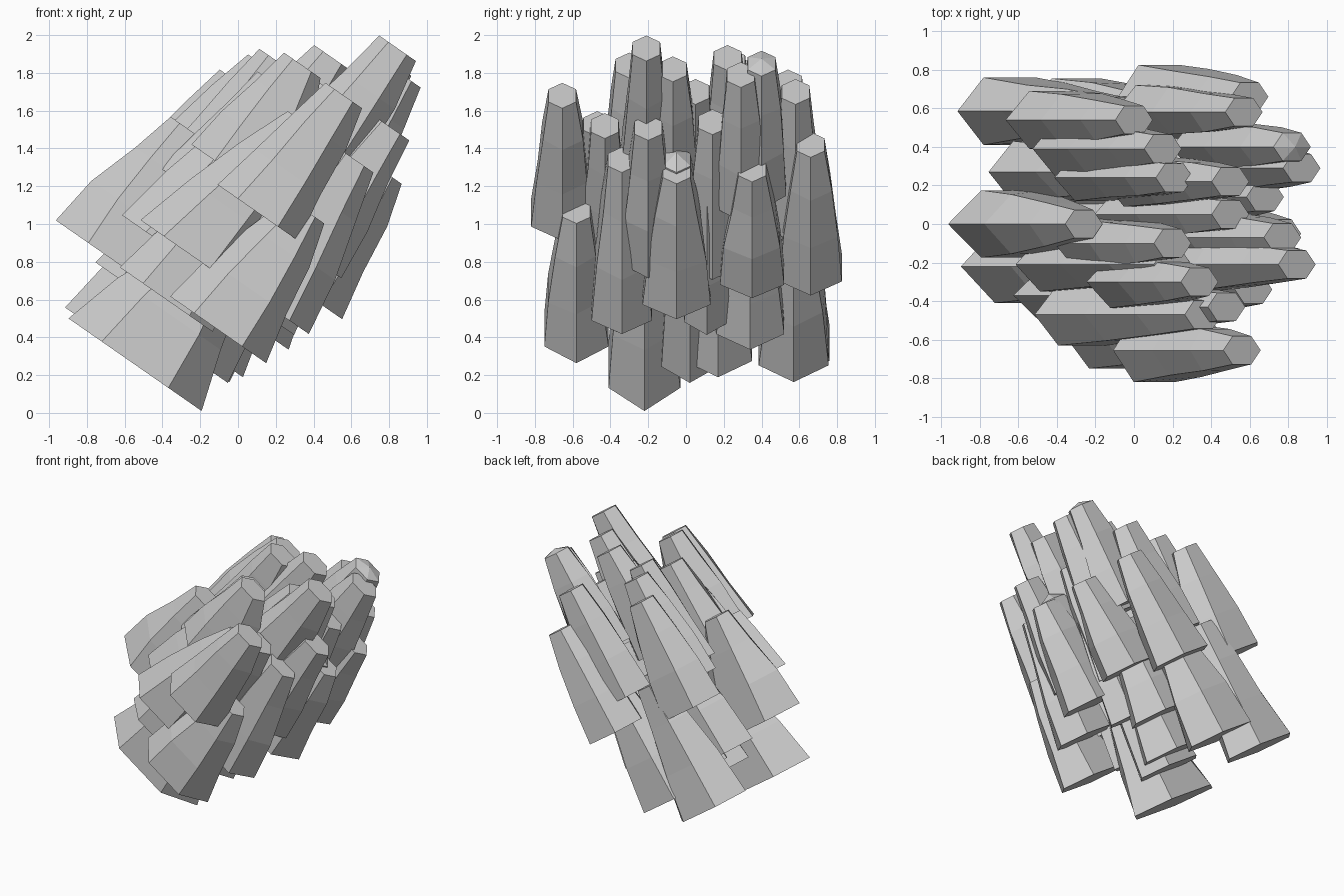
import bpy, bmesh, math, random
from mathutils import Vector

random.seed(4)
P = Vector((0.82, 0, -0.57))   # across the column, in the lean plane
Y = Vector((0, 1, 0))


def column(name, bx, y, bz, tx, tz, r, half=0.17, peak=0.0):
    """Leaning six-sided column: wide base, uneven middle rings, narrow cap."""
    base, top = Vector((bx, y, bz)), Vector((tx, y, tz))
    bm = bmesh.new()
    rings = []
    for t in (0, 0.35, 0.7, 1):
        rp, rw = r + (0.118 - r) * t, (half + (0.073 - half) * t) / 0.866
        ring = []
        for i in range(6):
            a = math.radians(60 * i)
            j = 1 + (random.uniform(-0.03, 0.13) if 0 < t < 1 else 0)
            ring.append(bm.verts.new(base.lerp(top, t)
                                     + P * (rp * j * math.cos(a)) + Y * (rw * j * math.sin(a))))
        rings.append(ring)
    for lo, hi in zip(rings, rings[1:]):
        for i in range(6):
            k = (i + 1) % 6
            bm.faces.new((lo[i], lo[k], hi[k], hi[i]))
    bm.faces.new(rings[0][::-1])
    if peak:
        tip = bm.verts.new(top + (top - base).normalized() * peak)
        for i in range(6):
            bm.faces.new((rings[-1][i], rings[-1][(i + 1) % 6], tip))
    else:
        bm.faces.new(rings[-1])
    bmesh.ops.recalc_face_normals(bm, faces=bm.faces)
    me = bpy.data.meshes.new(name)
    bm.to_mesh(me)
    bm.free()
    bpy.context.collection.objects.link(bpy.data.objects.new(name, me))


# each row: base x, y, base z, top x, top z, base radius, half width, cap peak
front = [
    (0.105, -0.655, 1.06, 0.56, 1.68, 0.26, 0.165),
    (-0.105, -0.58, 0.44, 0.36, 1.07, 0.31, 0.17),
    (-0.27, -0.47, 0.85, 0.36, 1.53, 0.30, 0.16),
    (0.17, -0.34, 0.56, 0.62, 1.34, 0.25, 0.16),
    (0.0, -0.30, 1.25, 0.34, 1.84, 0.30, 0.135),
    (-0.38, -0.37, 0.60, 0.15, 1.30, 0.30, 0.12),
    (-0.545, -0.22, 0.255, 0.0, 1.0, 0.43, 0.19),
    (-0.36, -0.21, 0.87, 0.20, 1.60, 0.31, 0.14),
    (0.30, -0.21, 1.20, 0.845, 1.93, 0.26, 0.15),
    (0.35, -0.20, 0.85, 0.81, 1.51, 0.24, 0.13),
    (0.05, -0.43, 0.95, 0.48, 1.52, 0.22, 0.12),
]
middle = [
    (0.33, -0.05, 0.65, 0.77, 1.28, 0.27, 0.18),
    (0.25, -0.05, 0.85, 0.70, 1.34, 0.22, 0.13, 0.05),
    (0.30, -0.07, 1.15, 0.77, 1.82, 0.25, 0.14),
    (-0.20, -0.10, 1.15, 0.20, 1.74, 0.26, 0.13),
    (-0.62, 0.0, 0.78, -0.26, 1.50, 0.42, 0.175),
    (-0.30, 0.02, 0.33, 0.30, 1.20, 0.30, 0.15),
    (0.0, 0.05, 1.05, 0.50, 1.70, 0.25, 0.12),
    (0.25, 0.14, 0.83, 0.68, 1.54, 0.22, 0.13),
    (0.10, 0.11, 0.55, 0.52, 1.22, 0.24, 0.12),
    (-0.22, 0.17, 0.36, 0.20, 1.0, 0.30, 0.18),
    (0.05, 0.22, 1.25, 0.50, 1.88, 0.25, 0.13),
    (-0.20, 0.24, 1.20, 0.21, 1.86, 0.26, 0.12),
    (-0.50, 0.27, 0.62, 0.10, 1.40, 0.31, 0.16),
]
back = [
    (0.45, 0.29, 1.15, 0.87, 1.79, 0.24, 0.13),
    (0.33, 0.35, 0.75, 0.75, 1.29, 0.25, 0.17),
    (0.03, 0.34, 0.50, 0.40, 1.10, 0.29, 0.18),
    (0.40, 0.40, 1.22, 0.82, 1.85, 0.25, 0.13, 0.03),
    (-0.28, 0.39, 1.15, 0.15, 1.83, 0.30, 0.15),
    (-0.30, 0.57, 0.34, 0.25, 1.10, 0.31, 0.185),
    (-0.42, 0.54, 1.05, 0.0, 1.75, 0.30, 0.15),
    (0.12, 0.58, 1.0, 0.57, 1.70, 0.27, 0.14),
    (-0.645, 0.585, 0.37, -0.10, 1.15, 0.33, 0.175),
    (0.13, 0.66, 0.77, 0.60, 1.42, 0.26, 0.165),
]
for group, rows in (("front", front), ("middle", middle), ("back", back)):
    for n, row in enumerate(rows):
        column(f"{group}_column_{n + 1}", *row)
